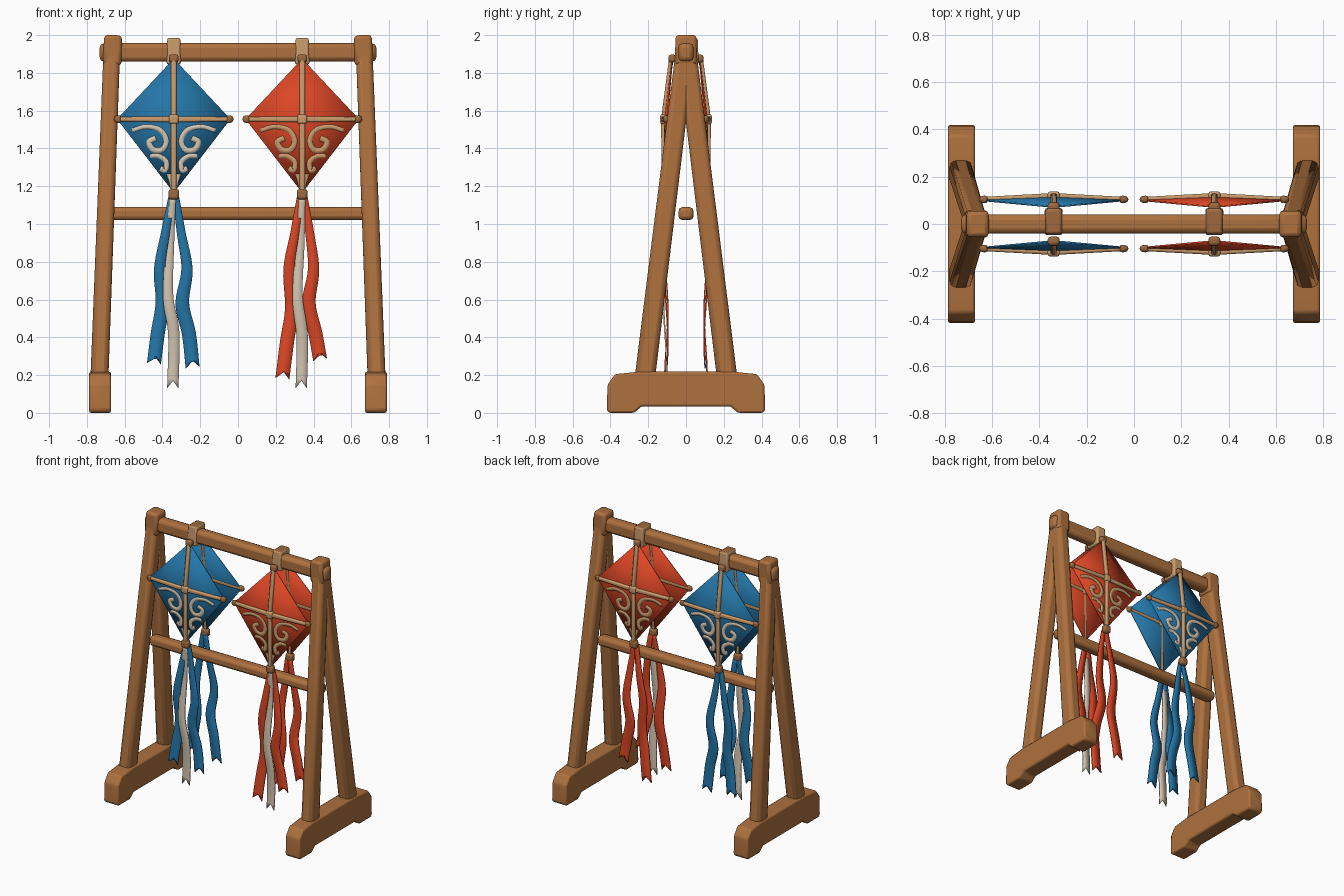
import bpy, bmesh, math
from mathutils import Vector, Matrix

if "Cube" in bpy.data.objects:
    bpy.data.objects.remove(bpy.data.objects["Cube"])


def mat(name, r, g, b):
    lin = [((c / 255 + 0.055) / 1.055) ** 2.4 for c in (r, g, b)]
    m = bpy.data.materials.new(name)
    m.diffuse_color = (*lin, 1)
    m.use_nodes = True
    m.node_tree.nodes["Principled BSDF"].inputs["Base Color"].default_value = m.diffuse_color
    return m


WOOD = mat("warm wood", 174, 113, 62)
TAN = mat("pale bamboo", 202, 156, 108)
KNOT = mat("brown cord", 156, 104, 62)
BLUE = mat("blue cloth", 36, 118, 168)
RED = mat("red cloth", 220, 70, 37)
CREAM = mat("cream cloth", 212, 198, 178)


def finish(name, bm, *mats, bevel=0, solid=0, segs=2):
    bmesh.ops.recalc_face_normals(bm, faces=bm.faces)
    me = bpy.data.meshes.new(name)
    bm.to_mesh(me)
    bm.free()
    ob = bpy.data.objects.new(name, me)
    bpy.context.collection.objects.link(ob)
    for m in mats:
        me.materials.append(m)
    if solid:
        md = ob.modifiers.new("thickness", "SOLIDIFY")
        md.thickness, md.offset = solid, 0
    if bevel:
        md = ob.modifiers.new("worn edges", "BEVEL")
        md.width, md.segments, md.limit_method = bevel, segs, "ANGLE"
    bpy.ops.object.select_all(action="DESELECT")
    ob.select_set(True)
    bpy.context.view_layer.objects.active = ob
    bpy.ops.object.shade_smooth_by_angle(angle=math.radians(40))
    return ob


def beam(name, p0, p1, w, d, m, bevel, taper=1.0):
    """Rounded bar from p0 to p1, tapering towards p1."""
    p0, p1 = Vector(p0), Vector(p1)
    axis = (p1 - p0).normalized()
    ref = Vector((0, 1, 0)) if abs(axis.x) > 0.7 else Vector((1, 0, 0))
    s = (ref - axis * ref.dot(axis)).normalized()
    t = axis.cross(s)
    bm = bmesh.new()
    rings = []
    for p, k in ((p0, 0.5), (p1, 0.5 * taper)):
        rings.append([bm.verts.new(p + s * w * k * a + t * d * k * b)
                      for a, b in ((-1, -1), (1, -1), (1, 1), (-1, 1))])
    bm.faces.new(rings[0])
    bm.faces.new(rings[1])
    for i in range(4):
        j = (i + 1) % 4
        bm.faces.new((rings[0][i], rings[0][j], rings[1][j], rings[1][i]))
    return finish(name, bm, m, bevel=bevel)


def smooth_path(pts, n=6):
    """Catmull-Rom samples through 2D points."""
    P = [Vector(p) for p in pts]
    P = [2 * P[0] - P[1]] + P + [2 * P[-1] - P[-2]]
    out = []
    for i in range(1, len(P) - 2):
        a, b, c, d = P[i - 1:i + 3]
        for k in range(n):
            t = k / n
            out.append(0.5 * (2 * b + (c - a) * t + (2 * a - 5 * b + 4 * c - d) * t * t
                              + (3 * b - a - 3 * c + d) * t ** 3))
    return out + [P[-2]]


def ribbon(name, pts, w0, w1, yfn, m, notch=0, solid=0.004):
    """Flat strip in x-z following pts, optional swallowtail notch at its end."""
    path = smooth_path(pts)
    bm = bmesh.new()
    rows = []
    for i, p in enumerate(path):
        f = i / (len(path) - 1)
        d = (path[min(i + 1, len(path) - 1)] - path[max(i - 1, 0)]).normalized()
        side = Vector((-d.y, d.x)) * (w0 + (w1 - w0) * min(1, f * 1.6)) / 2
        mid = p - d * notch if i == len(path) - 1 else p
        rows.append([bm.verts.new((q.x, yfn(q.x, q.y), q.y)) for q in (p - side, mid, p + side)])
    for a, b in zip(rows, rows[1:]):
        for j in (0, 1):
            bm.faces.new((a[j], a[j + 1], b[j + 1], b[j]))
    return finish(name, bm, m, solid=solid)


# Side frames: foot, two splayed legs, head block
FOOT = [(0.42, 0.015), (0.405, 0), (0.275, 0), (0.235, 0.035)]
FOOT_TOP = [(0.25, 0.218), (0.375, 0.205), (0.415, 0.15)]
for sx, side in ((-1, "left"), (1, "right")):
    outline = ([(-y, z) for y, z in FOOT] + [(y, z) for y, z in reversed(FOOT)]
               + [(y, z) for y, z in reversed(FOOT_TOP)] + [(-y, z) for y, z in FOOT_TOP])
    bm = bmesh.new()
    face = bm.faces.new([bm.verts.new((sx * 0.73 - 0.058, y, z)) for y, z in outline])
    ext = bmesh.ops.extrude_face_region(bm, geom=[face])["geom"]
    bmesh.ops.translate(bm, vec=(0.116, 0, 0), verts=[v for v in ext if isinstance(v, bmesh.types.BMVert)])
    finish(side + "_foot", bm, WOOD, bevel=0.016)
    for sy, end in ((-1, "front"), (1, "back")):
        beam(f"{side}_{end}_leg", (sx * 0.735, sy * 0.222, 0.15), (sx * 0.668, sy * 0.004, 1.92),
             0.095, 0.108, WOOD, 0.026, 0.92)
    beam(side + "_post_head", (sx * 0.667, 0, 1.84), (sx * 0.661, 0, 2.0), 0.1, 0.118, WOOD, 0.018, 0.94)

# Cross rails
beam("top_rail", (-0.733, 0, 1.908), (0.733, 0, 1.908), 0.082, 0.098, WOOD, 0.024)
beam("lower_rail", (-0.69, 0, 1.055), (0.69, 0, 1.055), 0.08, 0.07, WOOD, 0.022)

# Kites: shared heights and depths
ZT, ZM, ZB, SPAN = 1.875, 1.555, 1.165, 0.3
YT, YM, YS, YB = 0.072, 0.112, 0.1, 0.11
CURLS = [
    ([(0.22, 1.495), (0.15, 1.515), (0.075, 1.50), (0.04, 1.445), (0.06, 1.395),
      (0.11, 1.395), (0.13, 1.435), (0.095, 1.455)], 0.022, 0.03),
    ([(0.125, 1.36), (0.08, 1.36), (0.04, 1.33), (0.045, 1.285), (0.072, 1.295)], 0.022, 0.028),
    ([(0.022, 1.265), (0.018, 1.23), (0.012, 1.185)], 0.034, 0.012),
]
TAILS = {
    "blue": [([(-0.35, 1.15), (-0.385, 0.95), (-0.415, 0.76), (-0.4, 0.58), (-0.425, 0.42), (-0.445, 0.26)], "cloth"),
             ([(-0.33, 1.15), (-0.3, 0.95), (-0.27, 0.76), (-0.295, 0.58), (-0.26, 0.42), (-0.24, 0.24)], "cloth"),
             ([(-0.345, 1.15), (-0.36, 0.9), (-0.37, 0.62), (-0.34, 0.42), (-0.345, 0.13)], "cream")],
    "red": [([(0.33, 1.15), (0.3, 0.95), (0.27, 0.76), (0.285, 0.55), (0.26, 0.38), (0.235, 0.18)], "cloth"),
            ([(0.35, 1.15), (0.38, 0.95), (0.4, 0.76), (0.375, 0.58), (0.41, 0.42), (0.435, 0.28)], "cloth"),
            ([(0.34, 1.15), (0.33, 0.9), (0.315, 0.62), (0.34, 0.4), (0.335, 0.13)], "cream")],
}

for cx, colour, cloth, paint in ((-0.34, "blue", BLUE, CREAM), (0.34, "red", RED, TAN)):
    # Hanging strap over the top rail, brown on its upper side
    strap = beam(colour + "_strap", (cx, 0.01, 1.845), (cx, 0.01, 1.985), 0.076, 0.115, TAN, 0.01, 0.9)
    strap.data.materials.append(KNOT)
    for p in strap.data.polygons:
        p.material_index = int(p.normal.z > 0.5)

    for s, end in ((-1, "front"), (1, "back")):
        tag = f"{colour}_{end}_"

        def pt(u, y, z):
            return (cx + u, s * y, z)

        # Four-panel cloth sail
        bm = bmesh.new()
        rim = [bm.verts.new(pt(*c)) for c in
               ((0, YT, ZT), (SPAN, YS, ZM), (0, YB, ZB), (-SPAN, YS, ZM))]
        mid = bm.verts.new(pt(0, YM, ZM))
        for i in range(4):
            bm.faces.new((rim[i], rim[(i + 1) % 4], mid))
        finish(tag + "sail", bm, cloth, solid=0.007)

        # Painted curls on the lower panels
        def on_sail(x, z):
            return s * (0.005 + YM + (YS - YM) * abs(x - cx) / SPAN
                        + (YB - YM) * (ZM - z) / (ZM - ZB))

        for k, (pts, w0, w1) in enumerate(CURLS):
            for m in (-1, 1):
                ribbon(f"{tag}curl_{k}", [(cx + m * u, z) for u, z in pts], w0, w1, on_sail, paint)

        # Bamboo spars
        beam(tag + "upper_spar", pt(0, YM + 0.008, ZM), pt(0, YT + 0.004, ZT + 0.015), 0.028, 0.024, TAN, 0.008)
        beam(tag + "lower_spar", pt(0, YM + 0.008, ZM), pt(0, YB + 0.006, ZB - 0.02), 0.028, 0.024, TAN, 0.008)
        for m in (-1, 1):
            beam(tag + "cross_spar", pt(0, YM + 0.006, ZM), pt(m * SPAN, YS + 0.004, ZM), 0.026, 0.03, TAN, 0.008, 0.8)
            beam(tag + "tip_knot", pt(m * (SPAN - 0.02), YS + 0.004, ZM), pt(m * (SPAN + 0.016), YS + 0.004, ZM),
                 0.036, 0.046, KNOT, 0.012, 0.7)
        # Cord knots
        beam(tag + "centre_knot", pt(0, YM + 0.008, ZM - 0.026), pt(0, YM + 0.008, ZM + 0.026), 0.052, 0.036, TAN, 0.012)
        beam(tag + "top_knot", pt(0, YT + 0.002, ZT - 0.02), pt(0, YT, ZT + 0.022), 0.05, 0.038, KNOT, 0.012)
        beam(tag + "bottom_knot", pt(0, YB + 0.003, ZB - 0.035), pt(0, YB + 0.003, ZB + 0.02), 0.056, 0.042, KNOT, 0.013)

        # Swallowtail streamers
        for k, (pts, kind) in enumerate(TAILS[colour]):
            if kind == "cream" and s == 1:
                continue

            def sway(x, z, k=k):
                return s * (0.104 + 0.008 * math.sin(z * 9 + k * 1.3) + (0.006 if kind == "cream" else 0))

            ribbon(f"{tag}streamer_{k}", pts, 0.034, 0.06 if kind == "cream" else 0.074, sway,
                   CREAM if kind == "cream" else cloth, notch=0.04, solid=0.008)
